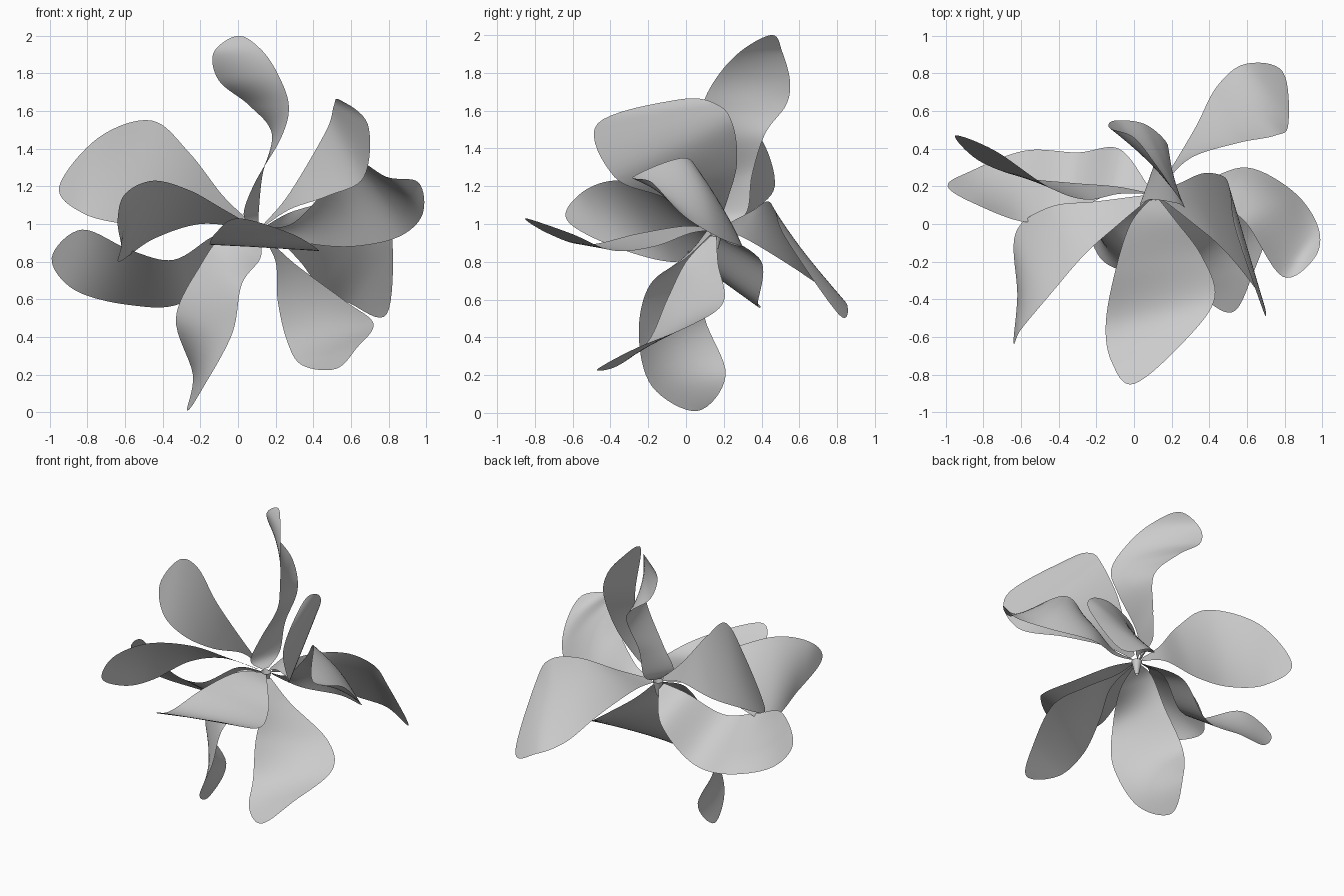
import bpy
import bmesh
import math
from mathutils import Vector

default_cube = bpy.data.objects.get("Cube")
if default_cube:
    bpy.data.objects.remove(default_cube, do_unlink=True)

# One plain grey for the whole flower
GREY = (0.6, 0.6, 0.6, 1.0)
grey = bpy.data.materials.new("petal_grey")
grey.use_nodes = True
grey.diffuse_color = GREY
shader = next(n for n in grey.node_tree.nodes if n.type == "BSDF_PRINCIPLED")
shader.inputs["Base Color"].default_value = GREY
shader.inputs["Roughness"].default_value = 0.7

CORE = Vector((0.11, 0.16, 0.97))
STEPS = 8     # samples per outline span
ACROSS = 10   # faces across a petal


def point(hundredths):
    return Vector(hundredths) / 100


def smooth_path(points, steps):
    """Catmull-Rom curve through the points."""
    ends = [points[0]] + points + [points[-1]]
    path = []
    for a, b, c, d in zip(ends, ends[1:], ends[2:], ends[3:]):
        for i in range(steps):
            t = i / steps
            path.append(0.5 * (2 * b + (c - a) * t
                               + (2 * a - 5 * b + 4 * c - d) * t ** 2
                               + (3 * b - a - 3 * c + d) * t ** 3))
    return path + [points[-1].copy()]


def finish(bm, name):
    mesh = bpy.data.meshes.new(name)
    bm.to_mesh(mesh)
    bm.free()
    mesh.materials.append(grey)
    for face in mesh.polygons:
        face.use_smooth = True
    obj = bpy.data.objects.new(name, mesh)
    bpy.context.scene.collection.objects.link(obj)
    return obj


def petal(name, left, tip, right, bulge=0.0):
    """Thin sheet spanned between two edge curves that meet in a round tip."""
    left = [point(p) for p in left]
    right = [point(p) for p in right]
    root_left = CORE.lerp(left[0], 0.2)
    root_right = CORE.lerp(right[0], 0.2)
    outline = smooth_path(
        [root_left] + left + [point(tip)] + right[::-1] + [root_right], STEPS)
    half = len(outline) // 2
    bm = bmesh.new()
    rows = []
    for i in range(half + 1):
        a, b = outline[i], outline[-1 - i]
        j = min(i, half - 1)
        along = (outline[j + 1] + outline[-2 - j]) - (outline[j] + outline[-1 - j])
        normal = (b - a).cross(along).normalized()
        width = (b - a).length
        row = []
        for k in range(ACROSS + 1):
            t = k / ACROSS
            lift = normal * bulge * width * math.sin(math.pi * t)
            row.append(bm.verts.new(a.lerp(b, t) + lift))
        rows.append(row)
    for low, high in zip(rows, rows[1:]):
        for k in range(ACROSS):
            bm.faces.new((low[k], low[k + 1], high[k + 1], high[k]))
    bmesh.ops.remove_doubles(bm, verts=bm.verts, dist=0.0005)
    return finish(bm, name)


# Petals, each from its two edges and tip, in hundredths of a unit
petal("top_petal",
      [(11, 32, 106), (13, 35, 126), (18, 42, 148), (6, 53, 163),
       (-10, 55, 176), (-13, 51, 191)],
      (0, 46, 200),
      [(3, 10, 105), (9, 13, 122), (23, 11, 146), (27, 9, 163),
       (21, 18, 180), (12, 31, 193)])

petal("upper_left_petal",
      [(25, 22, 113), (37, 27, 132), (48, 25, 152), (51, 17, 163)],
      (54, -3, 166),
      [(28, 3, 108), (48, -14, 115), (67, -38, 125), (69, -47, 153)])

petal("left_petal",
      [(30, 13, 101), (48, 8, 120), (60, 0, 135), (79, -28, 125)],
      (96, -18, 122),
      [(35, 22, 90), (60, 30, 88), (85, 17, 93), (98, -2, 105)], -0.06)

petal("back_left_petal",
      [(20, 30, 93), (33, 52, 80), (44, 73, 66), (59, 85, 58)],
      (79, 81, 52),
      [(30, 35, 107), (55, 43, 112), (75, 47, 107), (82, 53, 92)], 0.01)

petal("lower_left_petal",
      [(20, 0, 80), (21, -10, 60), (26, -20, 38), (34, -36, 25)],
      (52, -47, 23),
      [(30, 17, 79), (57, 20, 59), (72, 4, 47), (63, -27, 34)])

petal("front_petal",
      [(-2, 0, 99), (-10, -25, 95), (-15, -53, 89), (-12, -73, 95)],
      (0, -85, 103),
      [(22, 2, 95), (36, -17, 88), (43, -39, 86), (28, -61, 95)])

petal("front_right_petal",
      [(-8, 0, 108), (-26, -16, 118), (-45, -38, 123), (-60, -56, 116)],
      (-64, -63, 102),
      [(-20, 12, 100), (-45, 9, 92), (-63, -5, 80), (-62, -38, 88)])

petal("lower_right_petal",
      [(-12, 16, 94), (-34, 6, 81), (-57, 1, 86), (-83, 10, 97)],
      (-99, 20, 82),
      [(-8, 40, 80), (-30, 38, 58), (-58, 39, 57), (-87, 28, 65)])

petal("back_right_petal",
      [(-8, 16, 115), (-26, 13, 138), (-46, 20, 155), (-74, 39, 146)],
      (-95, 47, 120),
      [(-10, 20, 103), (-35, 22, 99), (-60, 25, 100), (-83, 34, 106)])

petal("bottom_petal",
      [(-7, 10, 95), (-20, 7, 78), (-33, 10, 50), (-24, 21, 20)],
      (-27, 6, 1),
      [(12, 0, 82), (2, -19, 68), (-3, -25, 42), (-18, -18, 14)])

# Small receptacle that the petals grow from
bm = bmesh.new()
bmesh.ops.create_cone(bm, cap_ends=False, segments=16,
                      radius1=0.012, radius2=0.035, depth=0.1)
bmesh.ops.translate(bm, verts=bm.verts, vec=CORE - Vector((0, 0, 0.05)))
finish(bm, "receptacle")
